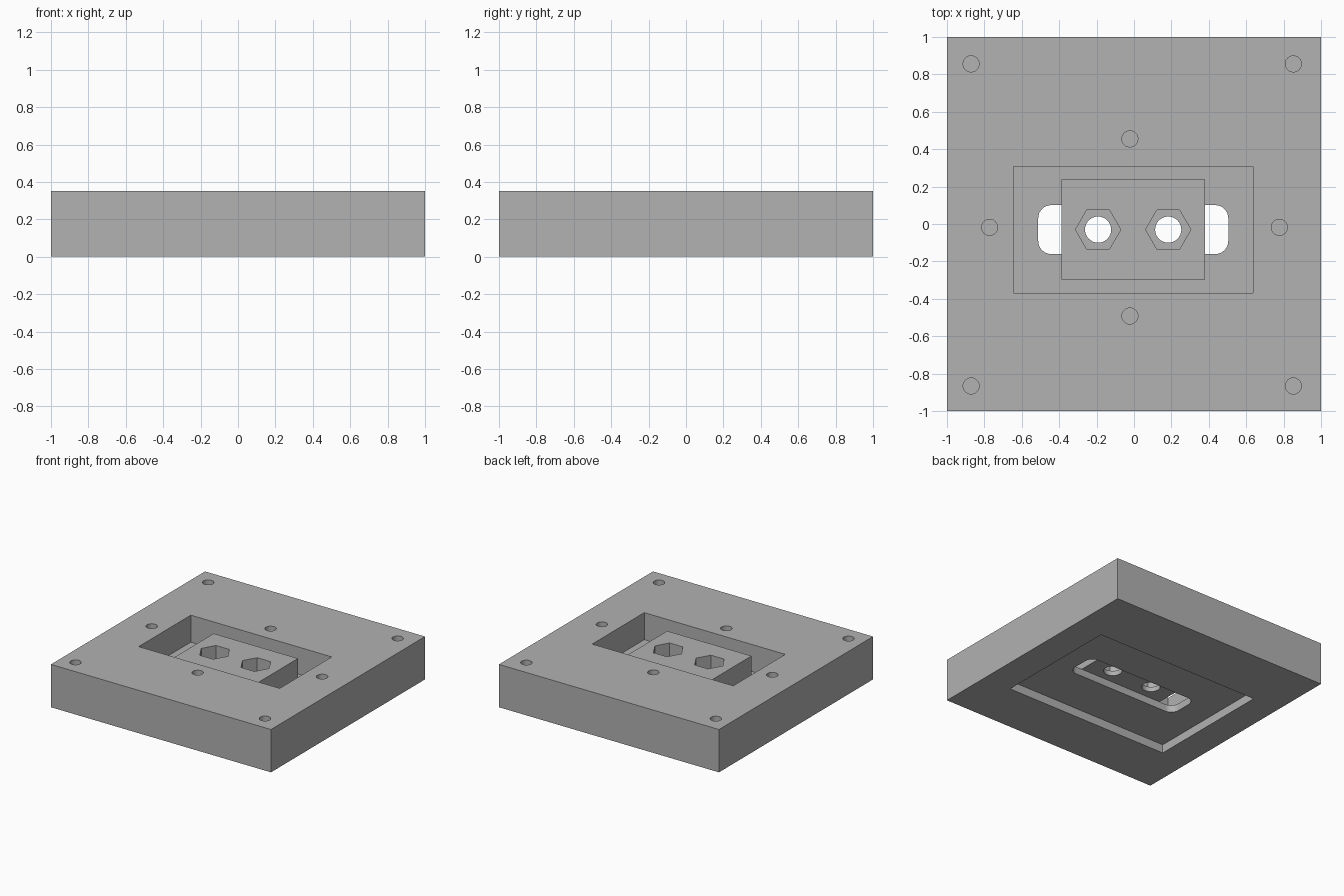
import bpy, math

if "Cube" in bpy.data.objects:
    bpy.data.objects.remove(bpy.data.objects["Cube"])

H = 0.352       # plate height
FLOOR = 0.13    # floor of the top pocket
CX, CY = -0.004, -0.03

grey = bpy.data.materials.new("grey")
grey.diffuse_color = (0.445, 0.445, 0.445, 1)
grey.use_nodes = True
grey.node_tree.nodes["Principled BSDF"].inputs["Base Color"].default_value = grey.diffuse_color


def prism(name, pts, z0, z1):
    """Closed solid extruded from an outline between two heights."""
    n = len(pts)
    verts = [(x, y, z) for z in (z0, z1) for x, y in pts]
    faces = [tuple(reversed(range(n))), tuple(range(n, 2 * n))]
    faces += [(i, (i + 1) % n, n + (i + 1) % n, n + i) for i in range(n)]
    me = bpy.data.meshes.new(name)
    me.from_pydata(verts, [], faces)
    me.materials.append(grey)
    ob = bpy.data.objects.new(name, me)
    bpy.context.collection.objects.link(ob)
    return ob


def box(cx, cy, hx, hy):
    return [(cx - hx, cy - hy), (cx + hx, cy - hy), (cx + hx, cy + hy), (cx - hx, cy + hy)]


def ngon(cx, cy, r, n):
    return [(cx + r * math.cos(2 * math.pi * i / n),
             cy + r * math.sin(2 * math.pi * i / n)) for i in range(n)]


def rounded(cx, cy, hx, hy, r, seg=8):
    pts = []
    for q, (sx, sy) in enumerate([(1, 1), (-1, 1), (-1, -1), (1, -1)]):
        for i in range(seg + 1):
            a = math.pi / 2 * (q + i / seg)
            pts.append((cx + sx * (hx - r) + r * math.cos(a),
                        cy + sy * (hy - r) + r * math.sin(a)))
    return pts


def combine(target, tool, op='DIFFERENCE'):
    """Apply a boolean and discard the tool."""
    mod = target.modifiers.new("shape", 'BOOLEAN')
    mod.operation, mod.object, mod.solver = op, tool, 'EXACT'
    bpy.context.view_layer.objects.active = target
    bpy.ops.object.modifier_apply(modifier=mod.name)
    bpy.data.objects.remove(tool, do_unlink=True)


# square plate
plate = prism("mounting_plate", box(0, 0, 1, 1), 0, H)

# top pocket and raised block inside it
combine(plate, prism("pocket", box(CX, CY, 0.641, 0.338), FLOOR, H + 0.1))
combine(plate, prism("block", box(CX, CY, 0.383, 0.267), 0.10, 0.297), 'UNION')

# shallow underside recess and rounded slot through the pocket floor
combine(plate, prism("recess", box(CX, CY, 0.75, 0.532), -0.1, 0.07))
combine(plate, prism("slot", rounded(CX, CY, 0.508, 0.131, 0.07), 0.0, FLOOR))

# hexagonal nut seats with bolt holes
for x in (-0.192, 0.183):
    combine(plate, prism("nut_seat", ngon(x, CY, 0.121, 6), 0.17, 0.4))
    combine(plate, prism("bolt_hole", ngon(x, CY, 0.07, 32), 0.05, 0.25))

# blind screw holes: four corners and four around the pocket
holes = [(x, y) for x in (-0.871, 0.852) for y in (-0.866, 0.856)]
holes += [(-0.022, 0.455), (-0.022, -0.492), (-0.772, -0.018), (0.777, -0.018)]
for x, y in holes:
    combine(plate, prism("screw_hole", ngon(x, y, 0.043, 24), 0.15, 0.5))

# smooth round walls, sharp edges elsewhere
bpy.ops.object.select_all(action='DESELECT')
plate.select_set(True)
bpy.context.view_layer.objects.active = plate
bpy.ops.object.shade_smooth_by_angle(angle=math.radians(30))
